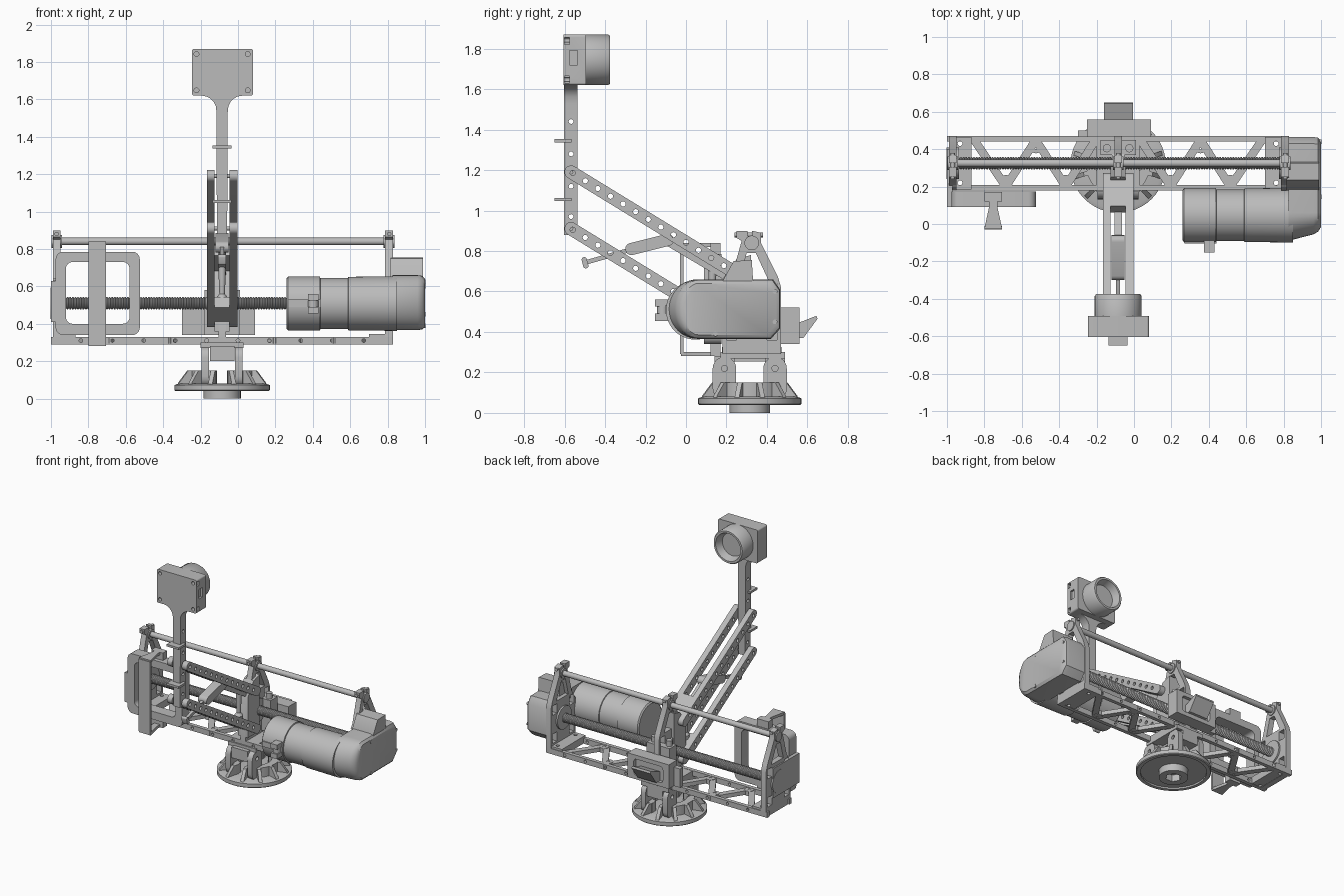
import bpy, bmesh, math
from mathutils import Vector

if "Cube" in bpy.data.objects:
    bpy.data.objects.remove(bpy.data.objects["Cube"], do_unlink=True)

grey = bpy.data.materials.new("mid_grey")
grey.use_nodes = True
grey.diffuse_color = (0.5, 0.5, 0.5, 1)
grey.node_tree.nodes["Principled BSDF"].inputs["Base Color"].default_value = (0.5, 0.5, 0.5, 1)

CX, CY = -0.085, 0.32   # centre line of turret and carriage
SZ = 0.51               # screw and motor height


# ---- helpers ----
def finish(name, bm):
    bmesh.ops.recalc_face_normals(bm, faces=bm.faces)
    me = bpy.data.meshes.new(name)
    bm.to_mesh(me)
    bm.free()
    me.materials.append(grey)
    ob = bpy.data.objects.new(name, me)
    bpy.context.collection.objects.link(ob)
    return ob


def place(axis, p, h):
    a, b = p
    return {"x": (h, a, b), "y": (a, h, b), "z": (a, b, h)}[axis]


def loft(name, axis, sections):
    bm = bmesh.new()
    rings = [[bm.verts.new(place(axis, p, h)) for p in pts] for h, pts in sections]
    for r, s in zip(rings, rings[1:]):
        for i in range(len(r)):
            j = (i + 1) % len(r)
            bm.faces.new((r[i], r[j], s[j], s[i]))
    bm.faces.new(rings[0])
    bm.faces.new(rings[-1])
    return finish(name, bm)


def prism(name, axis, pts, a, b):
    return loft(name, axis, [(a, pts), (b, pts)])


def box(name, x0, x1, y0, y1, z0, z1):
    return prism(name, "z", [(x0, y0), (x1, y0), (x1, y1), (x0, y1)], z0, z1)


def circle(c, r, n=32):
    return [(c[0] + r * math.cos(i * math.tau / n), c[1] + r * math.sin(i * math.tau / n)) for i in range(n)]


def turned(name, axis, c, profile, n=32):
    return loft(name, axis, [(h, circle(c, r, n)) for h, r in profile])


def disc(name, axis, c, r, a, b, n=32):
    return turned(name, axis, c, [(a, r), (b, r)], n)


def stadium(p, q, r, n=10):
    p, q = Vector(p), Vector(q)
    d = q - p
    start = math.atan2(d.y, d.x) + math.pi / 2
    pts = []
    for k, c in enumerate((p, q)):
        for i in range(n + 1):
            t = start + math.pi * (k + i / n)
            pts.append((c.x + r * math.cos(t), c.y + r * math.sin(t)))
    return pts


def round_rect(a0, a1, b0, b1, r, n=6):
    pts = []
    for k, c in enumerate(((a1 - r, b1 - r), (a0 + r, b1 - r), (a0 + r, b0 + r), (a1 - r, b0 + r))):
        for i in range(n + 1):
            t = math.pi / 2 * (k + i / n)
            pts.append((c[0] + r * math.cos(t), c[1] + r * math.sin(t)))
    return pts


def cut(target, cutters):
    for c in cutters:
        m = target.modifiers.new("cut", "BOOLEAN")
        m.operation, m.solver, m.object = "DIFFERENCE", "EXACT", c
    bpy.context.view_layer.update()
    me = bpy.data.meshes.new_from_object(target.evaluated_get(bpy.context.evaluated_depsgraph_get()))
    target.modifiers.clear()
    target.data = me
    for c in cutters:
        bpy.data.objects.remove(c, do_unlink=True)
    return target


# ---- round foot with ribs ----
foot = (CX, 0.315)
cut(turned("foot_disc", "z", foot, [(0.04, 0.25), (0.045, 0.255), (0.072, 0.255), (0.08, 0.235)], 48),
    [disc("c", "z", foot, 0.225, 0.02, 0.052)])
cut(disc("foot_hub", "z", foot, 0.1, 0, 0.07), [disc("c", "z", foot, 0.055, -0.1, 0.05, 6)])
cut(turned("foot_collar", "z", foot, [(0.06, 0.17), (0.15, 0.17)], 48),
    [disc("c", "z", foot, 0.12, 0.08, 0.2), box("c", -0.115, -0.055, 0, 0.7, 0.08, 0.2)])
for i in range(12):
    rib = prism("foot_rib", "y", [(0.15, 0.07), (0.245, 0.07), (0.24, 0.085), (0.19, 0.15), (0.15, 0.15)], -0.012, 0.012)
    rib.location = (*foot, 0)
    rib.rotation_euler.z = math.tau * (i + 0.5) / 12

# ---- tilting turret joint ----
for y in (0.19, 0.44):
    lug = stadium((y, 0.12), (y, 0.22), 0.058)
    for x in (-0.195, -0.015):
        cut(prism("turret_lug", "x", lug, x, x + 0.04), [disc("c", "x", (y, 0.22), 0.015, -0.5, 0.5, 16)])
    box("turret_tongue", -0.15, -0.02, y - 0.05, y + 0.05, 0.2, 0.28)
box("turret_bridge", -0.115, -0.055, 0.19, 0.44, 0.255, 0.29)
box("turret_plate", -0.2, 0.03, 0.17, 0.49, 0.27, 0.3)

# ---- truss beam ----
for y in (0.18, 0.442):
    cut(box("beam_rail", -1, 0.83, y, y + 0.028, 0.29, 0.33),
        [disc("c", "y", (-0.84 + 0.168 * i, 0.31), 0.01, 0, 0.6, 12) for i in range(10)])
for side in (-1, 1):
    nodes = [(CX + side * d, y) for d, y in ((0.77, 0.45), (0.6, 0.2), (0.44, 0.45), (0.28, 0.2), (0.12, 0.45))]
    for p, q in zip(nodes, nodes[1:]):
        prism("beam_brace", "z", stadium(p, q, 0.022, 4), 0.295, 0.325)
    for p in nodes[1:4]:
        cut(disc("beam_node", "z", (p[0], p[1] + (0.03 if p[1] < 0.3 else -0.04)), 0.032, 0.292, 0.328),
            [disc("c", "z", (p[0], p[1] + (0.03 if p[1] < 0.3 else -0.04)), 0.011, 0, 1, 12)])
for x in (-0.99, 0.7):
    cut(box("beam_end", x, x + 0.12, 0.185, 0.465, 0.292, 0.345),
        [disc("c", "z", (x + 0.06, y), 0.013, 0, 1, 12) for y in (0.22, 0.43)])
box("beam_middle", -0.2, 0.03, 0.19, 0.46, 0.293, 0.328)

# ---- end plates and carriage plate ----
plate = [(0.18, 0.29), (0.47, 0.29), (0.47, 0.62), (0.455, 0.67), (0.37, 0.84), (0.37, 0.89), (0.33, 0.9),
         (0.25, 0.9), (0.25, 0.865), (0.275, 0.85), (0.225, 0.67), (0.18, 0.6)]
gap = [(0.265, 0.66), (0.405, 0.66), (0.345, 0.79), (0.3, 0.79)]
for name, x in (("left_end_plate", -0.99), ("carriage_plate", -0.105), ("right_end_plate", 0.787)):
    holes = [prism("c", "x", gap, -2, 2)]
    for y in (0.2, 0.4):
        for z in (0.36, 0.57):
            holes.append(box("c", -2, 2, y, y + 0.05, z, z + 0.07))
    holes.append(box("c", x - 1, x + 1, 0.305, 0.325, 0.875, 1))
    cut(prism(name, "x", plate, x, x + 0.042), holes)
    disc("bearing_flange", "x", (CY + 0.005, SZ), 0.085, x - 0.012, x + 0.054)
    disc("rod_clamp", "x", (CY + 0.005, 0.84), 0.036, x - 0.008, x + 0.05)
    disc("clamp_bolt", "y", (x + 0.021, 0.88), 0.012, 0.24, 0.38, 12)

# ---- guide rod and lead screw ----
disc("guide_rod", "x", (0.325, 0.84), 0.02, -0.98, 0.82)
thread = []
for i in range(126):
    x = -0.96 + i * 0.014
    thread += [(x, 0.027), (x + 0.005, 0.034), (x + 0.009, 0.034)]
turned("lead_screw", "x", (0.325, SZ), thread, 20)

# ---- carriage box with rear hook ----
cut(box("carriage_box", -0.25, 0.09, 0.465, 0.56, 0.34, 0.52),
    [prism("c", "y", round_rect(-0.2, 0.04, 0.37, 0.49, 0.02), 0.535, 0.7)])
box("carriage_tab", -0.3, -0.24, 0.465, 0.5, 0.34, 0.48)
prism("rear_hook", "x", [(0.53, 0.37), (0.58, 0.37), (0.65, 0.465), (0.645, 0.48), (0.53, 0.435)], -0.16, -0.005)
for x in (-0.145, -0.025):
    disc("carriage_bolt", "z", (x, 0.405), 0.022, 0.34, 0.62, 16)
box("carriage_block", -0.18, 0.01, 0.37, 0.45, 0.34, 0.58)
prism("arm_bracket", "x", [(0.18, 0.36), (0.32, 0.36), (0.32, 0.78), (0.25, 0.76), (0.18, 0.66)], -0.125, -0.045)

# ---- parallel arms ----
for name, z in (("upper_arm", 1.19), ("lower_arm", 0.91)):
    p, q = Vector((-0.568, z)), Vector((0.24, z - 0.495))
    d = (q - p).normalized()
    n = Vector((-d.y, d.x)) * 0.06
    e = p + (q - p) * 0.8
    s = p - d * 0.1
    slot = prism("c", "x", [tuple(v) for v in (s + n, s - n, e - n, e + n)], -0.125, -0.045)
    holes = [disc("c", "x", tuple(p + (q - p) * (0.01 + 0.077 * i)), 0.013, -0.5, 0.5, 12) for i in range(13)]
    cut(prism(name, "x", stadium(p, q, 0.033), -0.165, -0.003), [slot] + holes)
    disc("arm_pin", "x", tuple(p), 0.011, -0.15, -0.02, 12)

# ---- damper between the arms ----
prism("damper_body", "x", stadium((-0.27, 0.81), (-0.09, 0.855), 0.03), -0.12, -0.05)
prism("damper_tail", "x", stadium((-0.1, 0.85), (0.22, 0.66), 0.018), -0.105, -0.065)
prism("damper_rod", "x", stadium((-0.49, 0.745), (-0.28, 0.805), 0.011), -0.096, -0.074)
prism("damper_head", "x", stadium((-0.503, 0.757), (-0.495, 0.727), 0.013), -0.107, -0.063)
turned("front_plunger", "z", (CX, 0.13), [(0.48, 0.03), (0.54, 0.03), (0.56, 0.015), (0.69, 0.02), (0.75, 0.02)], 16)

# ---- mast and camera head ----
half = [(0.026, 0.88), (0.03, 1.2), (0.03, 1.53)]
half += [(0.11 - 0.08 * math.cos(t), 1.54 + 0.08 * math.sin(t)) for t in (0.3, 0.6, 0.9, 1.2, 1.57)]
outline = [(CX + x, z) for x, z in half] + [(CX - x, z) for x, z in reversed(half)]
cut(prism("mast", "y", outline, -0.603, -0.537),
    [disc("c", "x", (-0.568, z), 0.012, -0.5, 0.5, 12) for z in (0.97, 1.12, 1.28, 1.44)])
for z in (1.055, 1.345):
    box("cable_clip", -0.135, -0.035, -0.65, -0.565, z - 0.008, z + 0.008)
cam = (CX, 1.745)
corners = [(CX + sx * 0.137, cam[1] + sz * 0.097) for sx in (-1, 1) for sz in (-1, 1)]
cut(prism("camera_case", "y", round_rect(-0.247, 0.08, 1.62, 1.87, 0.012), -0.605, -0.493),
    [disc("c", "y", c, 0.013, -0.7, -0.57, 14) for c in corners]
    + [box("c", 0.065, 0.2, -0.575, -0.535, 1.72, 1.79)]
    + [box("c", 0.06, 0.2, -0.6, -0.575, z, z + 0.035) for z in (1.63, 1.82)])
cut(turned("lens_barrel", "y", cam, [(-0.5, 0.125), (-0.385, 0.125), (-0.375, 0.118)], 48),
    [turned("c", "y", cam, [(-0.43, 0.085), (-0.36, 0.108)], 48)])

# ---- motor ----
mc = (0.047, 0.508)
turned("motor", "x", mc, [(0.26, 0.135), (0.268, 0.145), (0.438, 0.145), (0.44, 0.137), (0.588, 0.137),
                          (0.59, 0.143), (0.85, 0.146)], 48)
for z in (0.455, 0.525):
    box("motor_tab", 0.375, 0.43, -0.153, -0.06, z, z + 0.035)
disc("motor_tab_bolt", "z", (0.402, -0.115), 0.028, 0.465, 0.55, 16)
box("motor_strip", 0.27, 0.44, -0.104, -0.05, 0.49, 0.53)


# ---- gearbox cover ----
def cover(front, inset):
    r = 0.147 - inset
    pts = [(0.06 + (0.06 - front) * math.cos(t), mc[1] + 0.005 + r * math.sin(t))
           for t in (math.pi / 2 + math.pi * i / 20 for i in range(21))]
    lo, hi = pts[-1][1], pts[0][1]
    return pts + [(0.42 - inset, lo), (0.465 - inset, lo + 0.05), (0.465 - inset, hi - 0.05), (0.43 - inset, hi)]


loft("gearbox_cover", "x", [(0.825, cover(-0.09, 0)), (0.96, cover(-0.055, 0)), (0.985, cover(-0.04, 0.004)),
                            (1.0, cover(-0.015, 0.02))])
prism("gearbox_hump", "x", [(0.18, 0.6), (0.18, 0.65), (0.235, 0.75), (0.325, 0.755), (0.335, 0.6)], 0.815, 0.99)
for c in ((0.145, 0.39), (0.145, 0.625), (0.44, 0.45), (0.44, 0.6)):
    disc("cover_screw", "x", c, 0.012, 0.98, 1.002, 12)

# ---- side frame with strap ----
cut(prism("side_frame", "y", round_rect(-0.975, -0.525, 0.34, 0.785, 0.04), 0.09, 0.175),
    [prism("c", "y", round_rect(-0.92, -0.58, 0.4, 0.73, 0.035), 0, 0.3)])
box("frame_mount", -1, -0.97, 0.09, 0.4, 0.41, 0.63)
box("strap_front", -0.8, -0.705, -0.03, -0.012, 0.29, 0.83)
neck = [(-0.8, -0.025), (-0.705, -0.025), (-0.73, 0.09), (-0.73, 0.17), (-0.775, 0.17), (-0.775, 0.09)]
for z in (0.28, 0.82):
    prism("strap_end", "z", neck, z, z + 0.02)
for z0, z1 in ((0.28, 0.35), (0.775, 0.84)):
    box("strap_clamp", -0.8, -0.705, 0.12, 0.17, z0, z1)

# ---- smooth shading on round parts ----
bpy.ops.object.select_all(action="DESELECT")
for ob in bpy.context.collection.objects:
    if ob.type == "MESH" and grey.name in ob.data.materials:
        ob.select_set(True)
        bpy.context.view_layer.objects.active = ob
bpy.ops.object.shade_smooth_by_angle(angle=math.radians(35))
